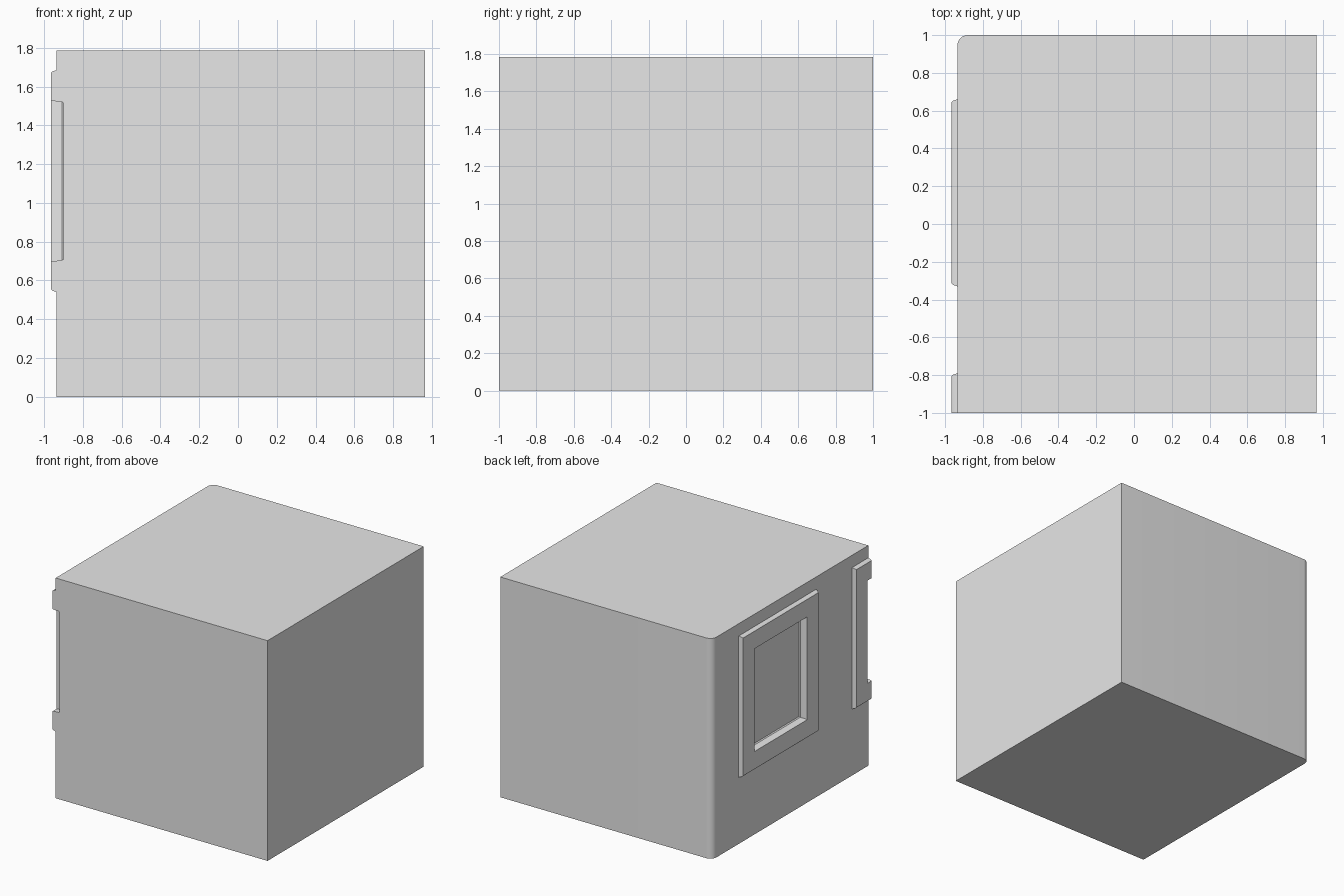
import bpy, bmesh, math

cube = bpy.data.objects.get("Cube")
if cube:
    bpy.data.objects.remove(cube, do_unlink=True)

grey = bpy.data.materials.new("light_grey")
grey.use_nodes = True
grey.diffuse_color = (0.8, 0.8, 0.8, 1)
grey.node_tree.nodes["Principled BSDF"].inputs["Base Color"].default_value = grey.diffuse_color

WALL, FRONT, RIGHT, BACK, TOP = -0.935, -1.0, 0.965, 1.0, 1.785
FACE, GLASS = -0.965, -0.9      # outer frame plane, recess plane


def add_object(name, bm):
    bmesh.ops.recalc_face_normals(bm, faces=bm.faces)
    mesh = bpy.data.meshes.new(name)
    bm.to_mesh(mesh)
    bm.free()
    mesh.materials.append(grey)
    obj = bpy.data.objects.new(name, mesh)
    bpy.context.collection.objects.link(obj)
    return obj


def loft(name, rings):
    """Skin matching rings of points and cap both ends."""
    bm = bmesh.new()
    loops = [[bm.verts.new(p) for p in ring] for ring in rings]
    n = len(loops[0])
    for a, b in zip(loops, loops[1:]):
        for i in range(n):
            j = (i + 1) % n
            bm.faces.new((a[i], a[j], b[j], b[i]))
    bm.faces.new(loops[0])
    bm.faces.new(loops[-1])
    return add_object(name, bm)


def panel(name, y0, y1, z0, z1, steps, front_limit):
    """Rectangle in the side wall; steps are (x, inset) pairs."""
    rings = []
    for x, d in steps:
        ya = max(y0 + d, front_limit)
        rings.append([(x, ya, z0 + d), (x, y1 - d, z0 + d),
                      (x, y1 - d, z1 - d), (x, ya, z1 - d)])
    return loft(name, rings)


def boolean(target, other, operation):
    mod = target.modifiers.new(operation.title(), "BOOLEAN")
    mod.operation, mod.solver, mod.object = operation, "EXACT", other
    bpy.context.view_layer.objects.active = target
    bpy.ops.object.modifier_apply(modifier=mod.name)
    bpy.data.objects.remove(other, do_unlink=True)


# Wall block with one rounded vertical corner
r = 0.055
outline = [(WALL, FRONT), (RIGHT, FRONT), (RIGHT, BACK)]
for i in range(9):
    a = math.pi / 2 * (1 + i / 8)
    outline.append((WALL + r + r * math.cos(a), BACK - r + r * math.sin(a)))
block = loft("wall_block", [[(x, y, z) for x, y in outline] for z in (0, TOP)])

# Raised window frames, the second one sliced off by the front plane
for y0, y1 in ((-0.33, 0.66), (-1.78, -0.79)):
    frame = panel("window_frame", y0, y1, 0.54, 1.685,
                  [(WALL + 0.01, 0), (WALL, 0), (FACE + 0.006, 0.008), (FACE, 0.014)], FRONT)
    boolean(block, frame, "UNION")
    b = 0.16
    recess = panel("window_recess", y0 + b, y1 - b, 0.54 + b, 1.685 - b,
                   [(FACE - 0.02, -0.004), (FACE, -0.004), (FACE + 0.008, 0),
                    (GLASS - 0.008, 0.003), (GLASS, 0.01)], -9)
    boolean(block, recess, "DIFFERENCE")

# Smooth the rounded corner, keep the other edges sharp
bpy.ops.object.select_all(action="DESELECT")
block.select_set(True)
bpy.context.view_layer.objects.active = block
bpy.ops.object.shade_smooth_by_angle(angle=math.radians(30))
